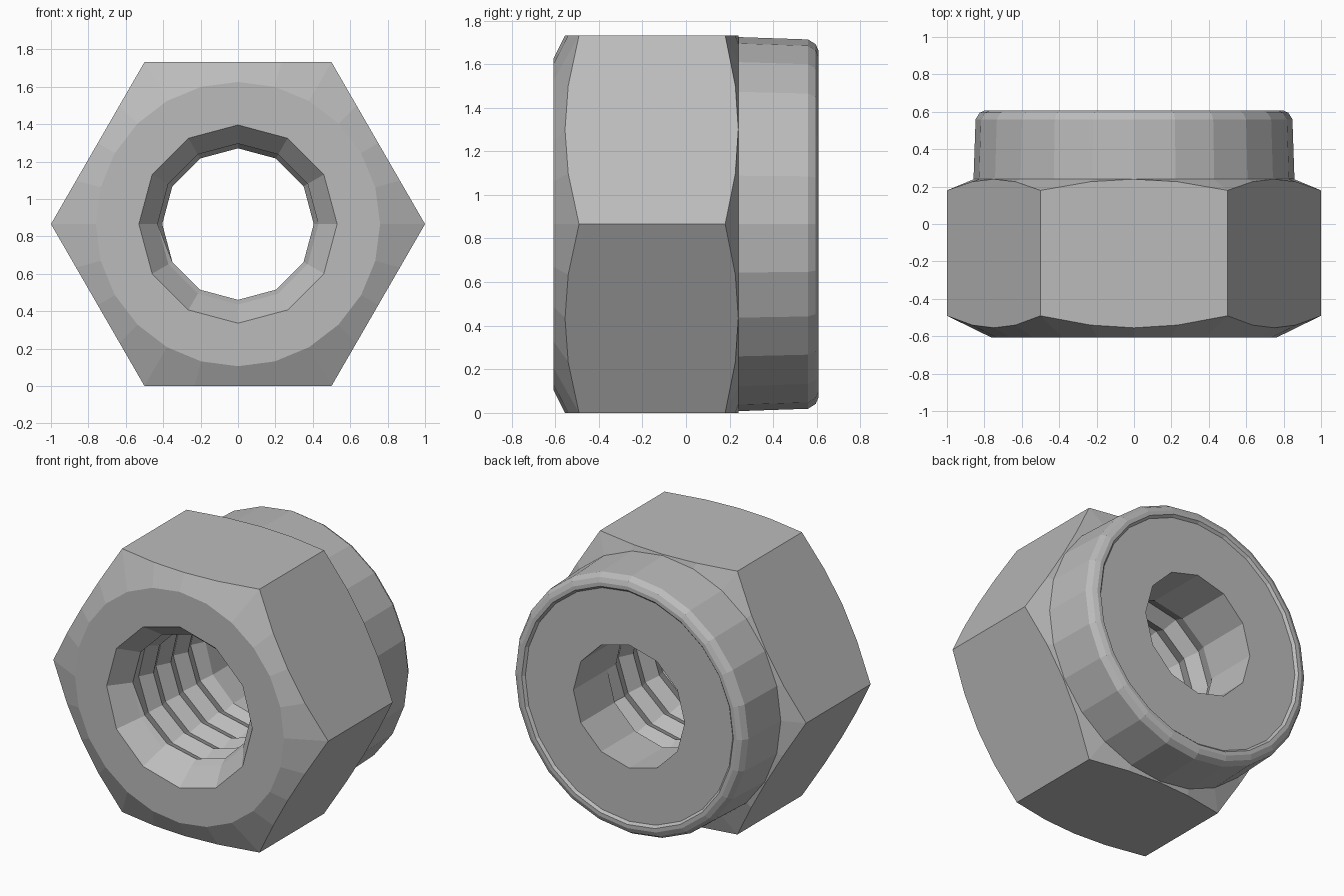
import bpy, bmesh
from math import pi, cos, sin, sqrt

if "Cube" in bpy.data.objects:
    bpy.data.objects.remove(bpy.data.objects["Cube"], do_unlink=True)

APOTHEM = sqrt(3) / 2      # hexagon with corner radius 1
SEGMENTS = 24
BORE_SIDES = 12

steel = bpy.data.materials.new("steel_grey")
steel.use_nodes = True
steel.diffuse_color = (0.5, 0.5, 0.5, 1)
steel.node_tree.nodes["Principled BSDF"].inputs["Base Color"].default_value = (0.5, 0.5, 0.5, 1)


def polar(angle, radius, y):
    return (radius * cos(angle), y, APOTHEM + radius * sin(angle))


def make_object(name, rows, closed=True):
    """Skin a grid of points; each row runs around the nut axis."""
    bm = bmesh.new()
    grid = [[bm.verts.new(p) for p in row] for row in rows]
    count = len(rows[0])
    for a, b in zip(grid, grid[1:]):
        for j in range(count if closed else count - 1):
            k = (j + 1) % count
            bm.faces.new((a[j], b[j], b[k], a[k]))
    bmesh.ops.remove_doubles(bm, verts=bm.verts, dist=0.0005)
    bmesh.ops.dissolve_degenerate(bm, edges=bm.edges, dist=0.0005)
    mesh = bpy.data.meshes.new(name)
    bm.to_mesh(mesh)
    bm.free()
    mesh.materials.append(steel)
    obj = bpy.data.objects.new(name, mesh)
    bpy.context.collection.objects.link(obj)
    return obj


def ring(sides, radius, y, slope=0.0):
    """Points on a regular polygon; slope bends y where the polygon bulges out."""
    points = []
    flat = radius * cos(pi / sides)
    for j in range(SEGMENTS):
        angle = 2 * pi * j / SEGMENTS
        r = flat / cos(angle % (2 * pi / sides) - pi / sides)
        points.append(polar(angle, r, y + slope * (r - flat)))
    return points


# Hexagonal body: bore chamfer, front face, conical chamfers, flats, shoulder
make_object("hex_body", [
    ring(BORE_SIDES, 0.43, -0.48),
    ring(BORE_SIDES, 0.53, -0.608),
    ring(SEGMENTS, 0.76, -0.608),
    ring(6, 1.0, -0.555, 0.48),
    ring(6, 1.0, 0.24, -0.45),
    ring(SEGMENTS, 0.855, 0.24),
])

# Round collar with a rolled rim
make_object("collar", [
    ring(SEGMENTS, r, y) for r, y in (
        (0.858, 0.24), (0.847, 0.56), (0.825, 0.595),
        (0.795, 0.608), (0.77, 0.608), (0.755, 0.592))
])

# Locking insert: recessed disc and smooth bore
make_object("lock_insert", [
    ring(SEGMENTS, 0.755, 0.592),
    ring(BORE_SIDES, 0.405, 0.592),
    ring(BORE_SIDES, 0.405, 0.24),
])

# Helical thread, trimmed to the bore at both ends
START, END, PITCH, CREST, ROOT = -0.48, 0.24, 0.18, 0.405, 0.45
thread = []
for i in range(2 * int((END - START) / PITCH + 2) + 1):
    row = []
    for j in range(BORE_SIDES + 1):
        y = START + PITCH * (i / 2 + j / BORE_SIDES - 1)
        r = CREST if i % 2 else ROOT
        if y <= START:
            y, r = START, 0.43
        elif y >= END:
            y, r = END, CREST
        row.append(polar(2 * pi * j / BORE_SIDES, r, y))
    thread.append(row)
make_object("thread", thread[::-1], closed=False)
